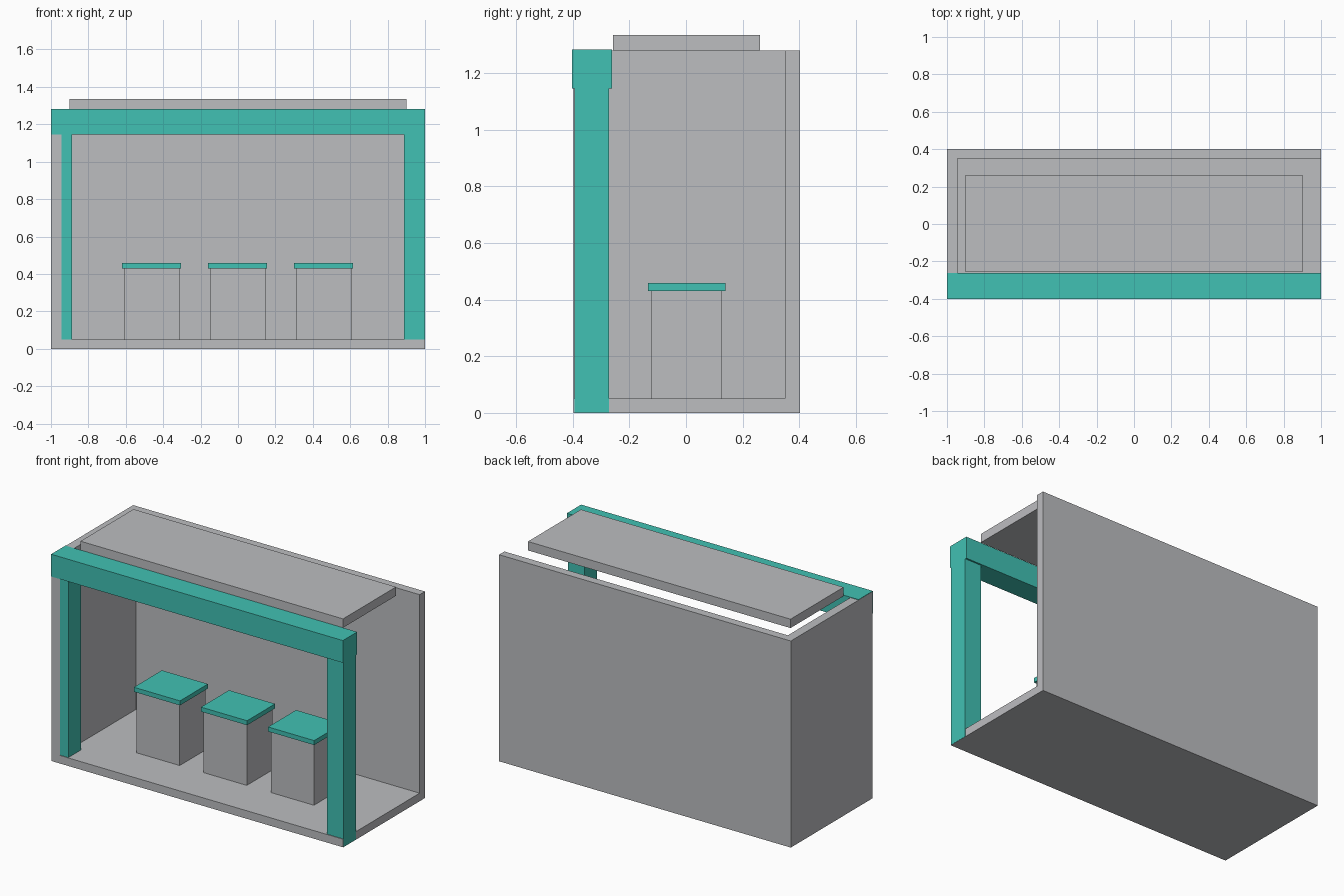
import bpy
import bmesh
from mathutils import Vector

if "Cube" in bpy.data.objects:
    bpy.data.objects.remove(bpy.data.objects["Cube"], do_unlink=True)


def make_material(name, rgb):
    mat = bpy.data.materials.new(name)
    mat.use_nodes = True
    color = (*rgb, 1.0)
    mat.diffuse_color = color
    mat.node_tree.nodes["Principled BSDF"].inputs["Base Color"].default_value = color
    return mat


grey = make_material("light_grey", (0.503, 0.509, 0.527))
teal = make_material("teal", (0.053, 0.533, 0.451))


def box(name, x, y, z, mat):
    """Box spanning the given (low, high) ranges."""
    spans = (x, y, z)
    low = Vector([s[0] for s in spans])
    size = Vector([s[1] - s[0] for s in spans])
    bm = bmesh.new()
    bmesh.ops.create_cube(bm, size=1)
    for v in bm.verts:
        v.co = low + (v.co + Vector((0.5, 0.5, 0.5))) * size
    mesh = bpy.data.meshes.new(name)
    bm.to_mesh(mesh)
    bm.free()
    mesh.materials.append(mat)
    obj = bpy.data.objects.new(name, mesh)
    bpy.context.collection.objects.link(obj)
    return obj


WALL_TOP = 1.28
FLOOR_TOP = 0.05

# Shelter shell: floor, back wall and one side wall, hollowed from a block
shell = box("shelter_shell", (-1, 1), (-0.398, 0.402), (0, WALL_TOP), grey)
cutter = box("shell_cutter", (-0.943, 1.2), (-0.6, 0.35), (FLOOR_TOP, 1.5), grey)
cutter.hide_render = True
cut = shell.modifiers.new("hollow", "BOOLEAN")
cut.operation = "DIFFERENCE"
cut.solver = "EXACT"
cut.object = cutter
bpy.context.view_layer.objects.active = shell
bpy.ops.object.modifier_apply(modifier=cut.name)
bpy.data.objects.remove(cutter, do_unlink=True)

# Front frame: two pillars and the beam across them
box("left_pillar", (0.887, 1.0005), (-0.394, -0.272), (0.001, 1.15), teal)
box("right_pillar", (-0.998, -0.887), (-0.394, -0.272), (0.001, 1.15), teal)
box("front_beam", (-0.9995, 1.0005), (-0.402, -0.262), (1.145, 1.283), teal)

# Raised roof panel
box("roof_panel", (-0.9, 0.9), (-0.257, 0.262), (WALL_TOP, 1.335), grey)

# Row of three stools with overhanging seats
for i, side in enumerate(("right", "middle", "left")):
    cx = -0.002 + (i - 1) * 0.46
    box(side + "_stool_base", (cx - 0.148, cx + 0.148), (-0.122, 0.128),
        (FLOOR_TOP, 0.43), grey)
    box(side + "_stool_seat", (cx - 0.158, cx + 0.158), (-0.134, 0.14),
        (0.43, 0.458), teal)
